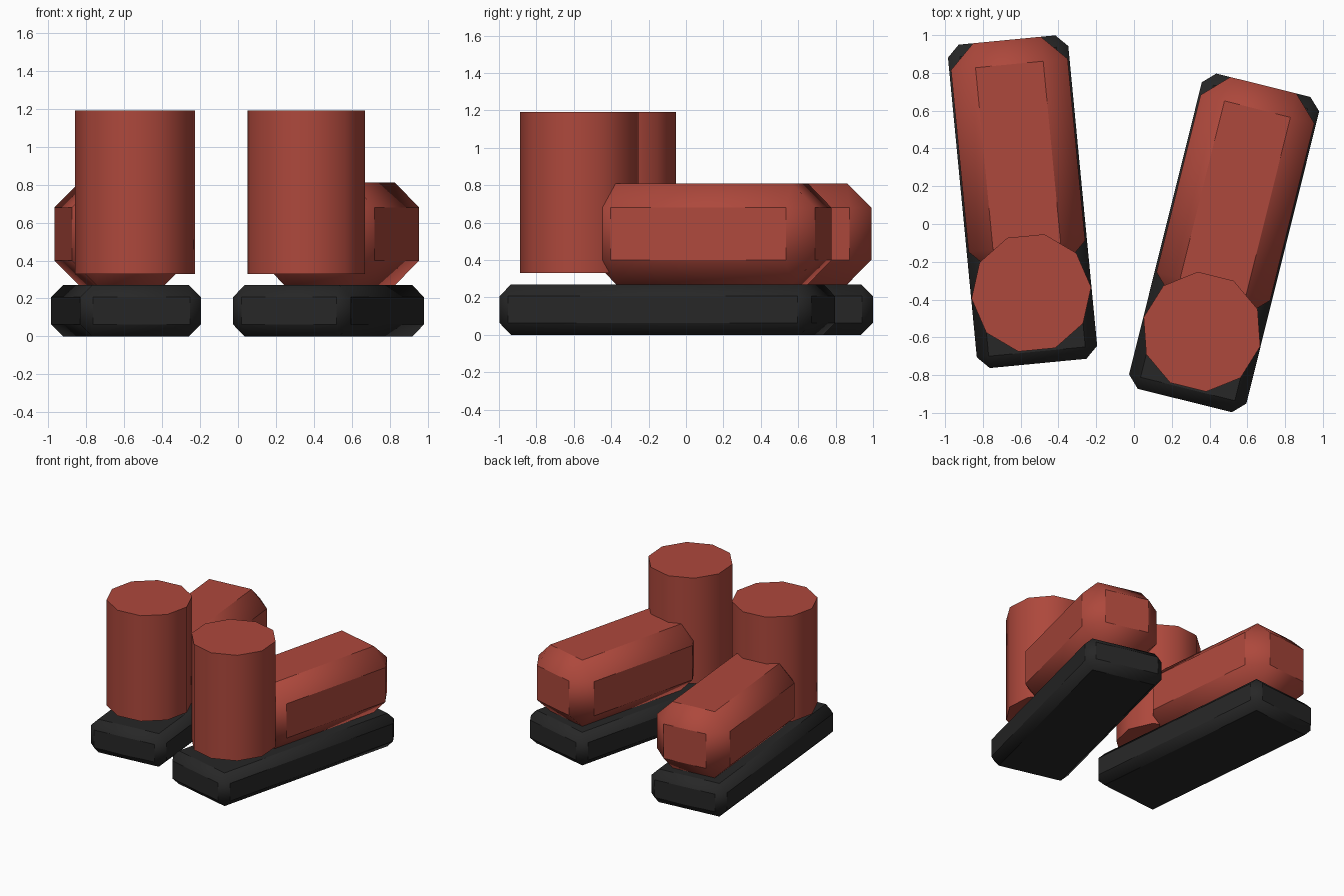
import bpy, bmesh
from math import radians
from mathutils import Matrix

if "Cube" in bpy.data.objects:
    bpy.data.objects.remove(bpy.data.objects["Cube"])


def material(name, rgb):
    m = bpy.data.materials.new(name)
    m.diffuse_color = (*rgb, 1)
    m.use_nodes = True
    m.node_tree.nodes["Principled BSDF"].inputs["Base Color"].default_value = m.diffuse_color
    return m


RED = material("red_leather", (0.42, 0.065, 0.045))
BLACK = material("black_rubber", (0.02, 0.02, 0.02))


def finish(name, bm, mat, place):
    me = bpy.data.meshes.new(name)
    bm.to_mesh(me)
    bm.free()
    me.materials.append(mat)
    me.shade_smooth()
    me.set_sharp_from_angle(angle=radians(40))
    ob = bpy.data.objects.new(name, me)
    ob.matrix_world = place
    bpy.context.collection.objects.link(ob)


def chamfered_box(name, size, centre, bevel, mat, place):
    bm = bmesh.new()
    bmesh.ops.create_cube(bm, size=1, matrix=Matrix.Translation(centre) @ Matrix.Diagonal((*size, 1)))
    bmesh.ops.bevel(bm, geom=bm.edges[:], offset=bevel, segments=1,
                    affect='EDGES', profile=0.5, clamp_overlap=True)
    finish(name, bm, mat, place)


def shaft(name, radius, z0, z1, y, mat, place):
    # ten sides, with a corner pointing sideways
    bm = bmesh.new()
    bmesh.ops.create_cone(bm, cap_ends=True, segments=10, radius1=radius, radius2=radius, depth=z1 - z0,
                          matrix=Matrix.Translation((0, y, (z0 + z1) / 2)) @ Matrix.Rotation(radians(90), 4, 'Z'))
    finish(name, bm, mat, place)


# A pair of boots, each turned on its own spot
for side, x, y, turn in (("left", -0.59, 0.118, 5.5), ("right", 0.477, -0.1, -14)):
    place = Matrix.Translation((x, y, 0)) @ Matrix.Rotation(radians(turn), 4, 'Z')
    chamfered_box(side + "_sole", (0.64, 1.72, 0.27), (0, 0, 0.135), 0.063, BLACK, place)
    chamfered_box(side + "_foot", (0.62, 1.227, 0.54), (0, 0.2465, 0.54), 0.13, RED, place)
    shaft(side + "_shaft", 0.318, 0.33, 1.19, -0.485, RED, place)
